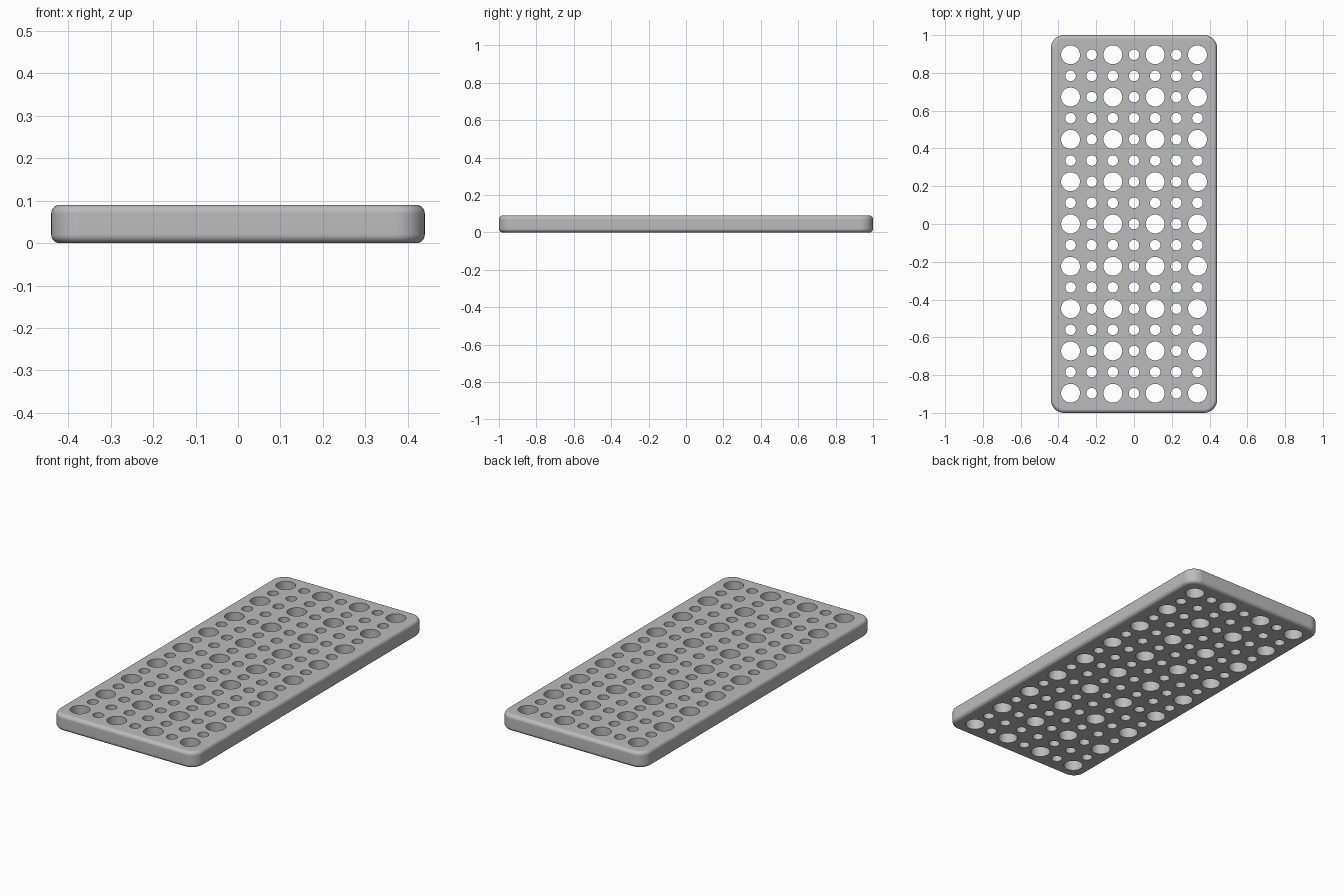
import bpy
import bmesh
from math import radians

if "Cube" in bpy.data.objects:
    bpy.data.objects.remove(bpy.data.objects["Cube"], do_unlink=True)

WIDTH, LENGTH, HEIGHT = 0.88, 2.0, 0.09
CORNER, RIM = 0.07, 0.02
PITCH, COLUMNS, ROWS = 0.112, 7, 17
LARGE, SMALL = 0.05, 0.028

grey = bpy.data.materials.new("light grey")
grey.use_nodes = True
grey.diffuse_color = (0.5, 0.5, 0.5, 1)
grey.node_tree.nodes["Principled BSDF"].inputs["Base Color"].default_value = (0.5, 0.5, 0.5, 1)


def add_object(name, bm):
    mesh = bpy.data.meshes.new(name)
    bm.to_mesh(mesh)
    bm.free()
    mesh.materials.append(grey)
    obj = bpy.data.objects.new(name, mesh)
    bpy.context.collection.objects.link(obj)
    return obj


# Slab with rounded corners and softened top and bottom rims
bm = bmesh.new()
bmesh.ops.create_cube(bm, size=1)
bmesh.ops.scale(bm, vec=(WIDTH, LENGTH, HEIGHT), verts=bm.verts)
bmesh.ops.translate(bm, vec=(0, 0, HEIGHT / 2), verts=bm.verts)
uprights = [e for e in bm.edges if abs(e.verts[0].co.z - e.verts[1].co.z) > HEIGHT / 2]
bmesh.ops.bevel(bm, geom=uprights, offset=CORNER, segments=10, profile=0.5, affect='EDGES')
rims = [e for e in bm.edges if abs(e.verts[0].co.z - e.verts[1].co.z) < HEIGHT / 2]
bmesh.ops.bevel(bm, geom=rims, offset=RIM, segments=5, profile=0.5, affect='EDGES')
plate = add_object("perforated_plate", bm)

# Cutters: large holes on every second row and column, small ones between
bm = bmesh.new()
for col in range(COLUMNS):
    for row in range(ROWS):
        radius = LARGE if col % 2 == 0 and row % 2 == 0 else SMALL
        made = bmesh.ops.create_cone(bm, cap_ends=True, segments=32, radius1=radius,
                                     radius2=radius, depth=HEIGHT * 2)
        spot = ((col - (COLUMNS - 1) / 2) * PITCH, (row - (ROWS - 1) / 2) * PITCH, HEIGHT / 2)
        bmesh.ops.translate(bm, vec=spot, verts=made["verts"])
cutter = add_object("hole_cutter", bm)

# Cut the holes, then remove the cutter
cut = plate.modifiers.new("holes", 'BOOLEAN')
cut.operation = 'DIFFERENCE'
cut.solver = 'EXACT'
cut.object = cutter
bpy.ops.object.select_all(action='DESELECT')
plate.select_set(True)
bpy.context.view_layer.objects.active = plate
bpy.ops.object.modifier_apply(modifier=cut.name)
bpy.data.objects.remove(cutter, do_unlink=True)

# Smooth rounded edges with flat large faces
bpy.ops.object.shade_smooth_by_angle(angle=radians(35))
weighted = plate.modifiers.new("weighted_normals", 'WEIGHTED_NORMAL')
weighted.keep_sharp = True
